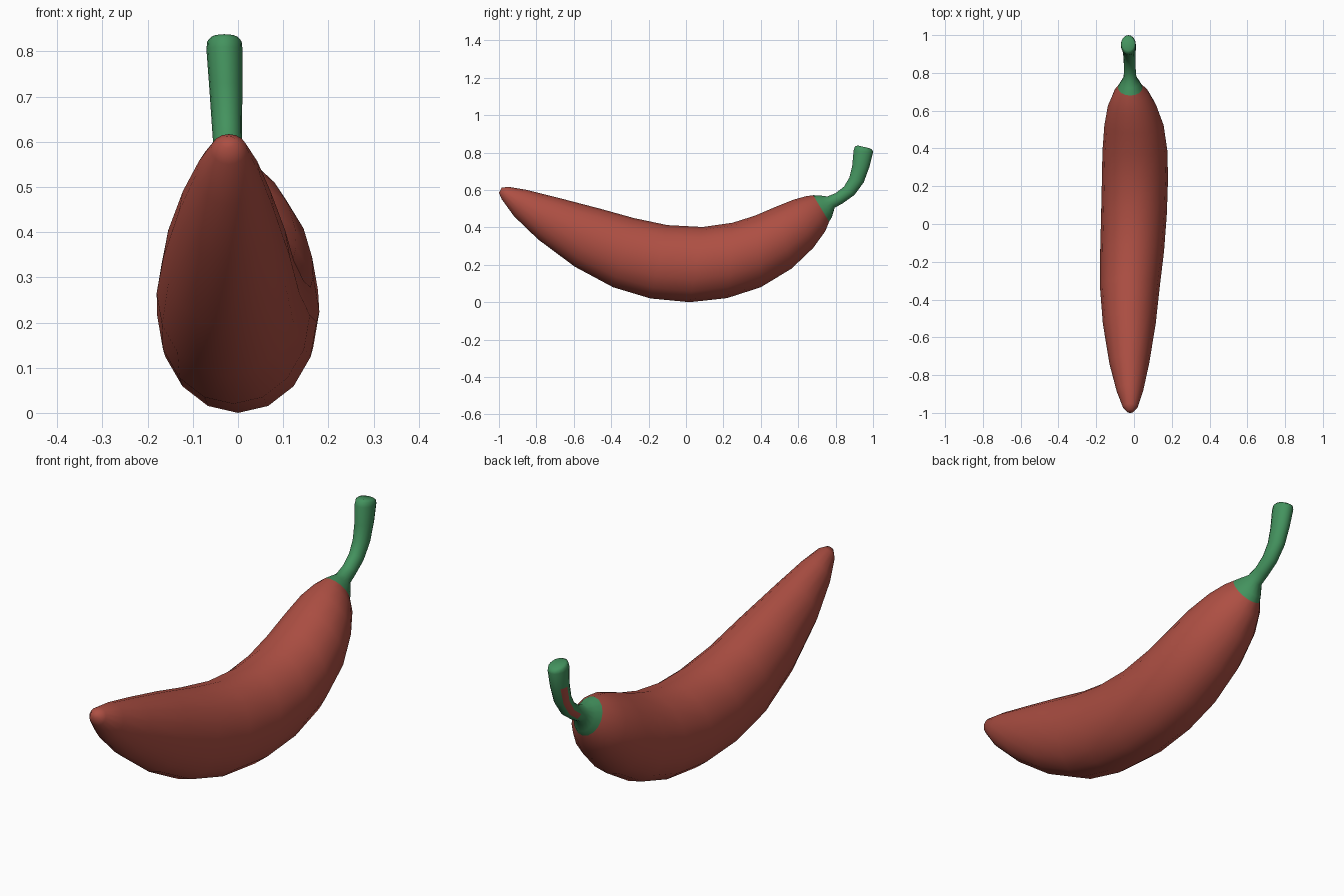
import bpy, bmesh, math
from mathutils import Vector

SEG = 16


def material(name, rgb):
    m = bpy.data.materials.new(name)
    m.diffuse_color = (*rgb, 1)
    return m


red = material("chili red", (0.42, 0.078, 0.056))
green = material("stem green", (0.057, 0.29, 0.112))


def loft(name, rings, mats, cap_start, cap_end, rule=None):
    """Skin oval rings: (upper y, upper z, lower y, lower z, centre x, half width)."""
    bm = bmesh.new()
    loops = []
    for uy, uz, ly, lz, cx, hw in rings:
        up, low = Vector((cx, uy, uz)), Vector((cx, ly, lz))
        mid, half = (up + low) / 2, (up - low) / 2
        loop = []
        for j in range(SEG):
            a = 2 * math.pi * j / SEG
            loop.append(bm.verts.new(mid + half * math.cos(a) + Vector((hw * math.sin(a), 0, 0))))
        loops.append(loop)
    for i in range(len(loops) - 1):
        for j in range(SEG):
            k = (j + 1) % SEG
            f = bm.faces.new((loops[i][j], loops[i][k], loops[i + 1][k], loops[i + 1][j]))
            if rule and rule(i, j):
                f.material_index = 1
    if cap_start:
        bm.faces.new(loops[0])
    if cap_end:
        bm.faces.new(loops[-1])
    bmesh.ops.recalc_face_normals(bm, faces=bm.faces)
    me = bpy.data.meshes.new(name)
    bm.to_mesh(me)
    bm.free()
    for m in mats:
        me.materials.append(m)
    ob = bpy.data.objects.new(name, me)
    bpy.context.collection.objects.link(ob)
    bpy.ops.object.select_all(action='DESELECT')
    ob.select_set(True)
    bpy.context.view_layer.objects.active = ob
    bpy.ops.object.shade_smooth_by_angle(angle=math.radians(60))
    return ob


# curved fruit, from the tip to the shoulder
joint = (0.68, 0.572, 0.765, 0.43, -0.02, 0.065)
fruit = [
    (-0.985, 0.612, -1.0, 0.585, -0.02, 0.018),
    (-0.95, 0.617, -0.985, 0.55, -0.02, 0.04),
    (-0.85, 0.60, -0.92, 0.46, -0.022, 0.07),
    (-0.69, 0.56, -0.79, 0.335, -0.025, 0.105),
    (-0.46, 0.50, -0.595, 0.19, -0.025, 0.14),
    (-0.28, 0.45, -0.39, 0.08, -0.022, 0.158),
    (-0.10, 0.412, -0.19, 0.02, -0.01, 0.169),
    (0.09, 0.402, 0.02, 0.0, 0.0, 0.174),
    (0.25, 0.425, 0.22, 0.022, 0.005, 0.175),
    (0.37, 0.463, 0.40, 0.08, 0.005, 0.172),
    (0.48, 0.51, 0.565, 0.18, 0.0, 0.157),
    (0.575, 0.548, 0.68, 0.29, -0.01, 0.128),
    (0.64, 0.566, 0.745, 0.38, -0.016, 0.093),
    joint,
]
loft("pepper_fruit", fruit, [red], True, False)

# calyx and bent stalk, with a narrow red streak on its left rear side
stalk = [
    joint,
    (0.72, 0.570, 0.780, 0.455, -0.02, 0.05),
    (0.755, 0.565, 0.795, 0.505, -0.021, 0.034),
    (0.80, 0.583, 0.84, 0.53, -0.022, 0.031),
    (0.845, 0.618, 0.90, 0.573, -0.023, 0.032),
    (0.873, 0.665, 0.95, 0.64, -0.025, 0.034),
    (0.889, 0.73, 0.980, 0.722, -0.027, 0.037),
    (0.896, 0.81, 1.0, 0.80, -0.03, 0.04),
    (0.903, 0.832, 0.998, 0.812, -0.03, 0.038),
    (0.918, 0.838, 0.985, 0.822, -0.03, 0.03),
]
loft("stalk", stalk, [green, red], False, True,
     lambda i, j: 3 <= i <= 5 and j in (10, 11))
